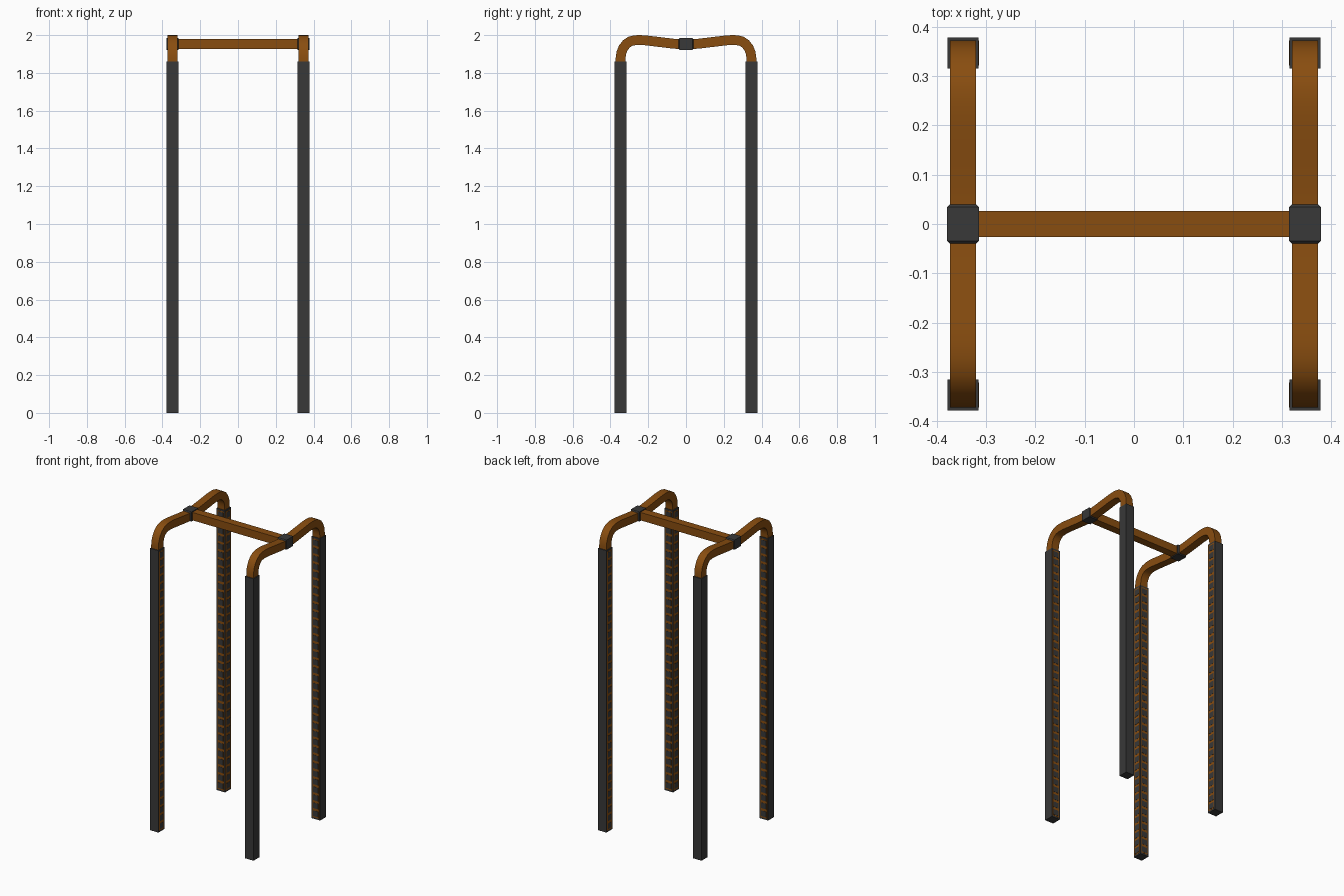
import bpy, bmesh, math
from mathutils import Vector

if "Cube" in bpy.data.objects:
    bpy.data.objects.remove(bpy.data.objects["Cube"])


def material(name, colour):
    m = bpy.data.materials.new(name)
    m.diffuse_color = (*colour, 1)
    m.use_nodes = True
    m.node_tree.nodes["Principled BSDF"].inputs["Base Color"].default_value = m.diffuse_color
    return m


ORANGE = material("burnt orange", (0.25, 0.075, 0.005))
DARK = material("charcoal", (0.04, 0.04, 0.04))


def finish(bm, name, mat):
    bmesh.ops.recalc_face_normals(bm, faces=bm.faces)
    me = bpy.data.meshes.new(name)
    bm.to_mesh(me)
    bm.free()
    me.materials.append(mat)
    ob = bpy.data.objects.new(name, me)
    bpy.context.collection.objects.link(ob)
    return ob


def add_box(bm, centre, size):
    verts = bmesh.ops.create_cube(bm, size=1)["verts"]
    for v in verts:
        v.co = Vector(c + p * s for c, p, s in zip(centre, v.co, size))


def box(name, mat, centre, size):
    bm = bmesh.new()
    add_box(bm, centre, size)
    return finish(bm, name, mat)


P = 0.347          # post offset
W = 0.062          # post width
H = 1.86           # post height
N = 35             # hole spacing count
T = 0.052          # tube width

# upright posts, with marked strips on their two inward faces
for sx in (-1, 1):
    for sy in (-1, 1):
        box("post", DARK, (sx * P, sy * P, H / 2), (W, W, H))
        strips, pads = bmesh.new(), bmesh.new()
        ix, iy = sx * (P - W / 2), sy * (P - W / 2)
        add_box(strips, (ix, sy * P, H / 2), (0.002, 0.05, H - 0.02))
        add_box(strips, (sx * P, iy, H / 2), (0.05, 0.002, H - 0.02))
        step = (H - 0.02) / N
        for i in range(N):
            z = 0.01 + (i + 0.5) * step
            add_box(pads, (ix, sy * P, z), (0.004, 0.038, step * 0.7))
            add_box(pads, (sx * P, iy, z), (0.038, 0.004, step * 0.7))
        finish(strips, "post_strip", ORANGE)
        finish(pads, "post_marks", DARK)

# bent top rails: half path (y, z), mirrored, swept with a square section
half = [(0.346, 1.84), (0.346, 1.88), (0.342, 1.907), (0.332, 1.932),
        (0.316, 1.953), (0.295, 1.967), (0.27, 1.973), (0.245, 1.974),
        (0.21, 1.972), (0.17, 1.967), (0.12, 1.961), (0.07, 1.955), (0.03, 1.952)]
path = [Vector(p) for p in half] + [Vector((-y, z)) for y, z in reversed(half)]
for sx in (-1, 1):
    bm = bmesh.new()
    rings = []
    for i, p in enumerate(path):
        t = (path[min(i + 1, len(path) - 1)] - path[max(i - 1, 0)]).normalized()
        n = Vector((-t.y, t.x))
        ring = []
        for a, b in ((-1, -1), (1, -1), (1, 1), (-1, 1)):
            q = p + n * b * T / 2
            ring.append(bm.verts.new((sx * P + a * T / 2, q.x, q.y)))
        rings.append(ring)
    for r, s in zip(rings, rings[1:]):
        for k in range(4):
            bm.faces.new((r[k], r[(k + 1) % 4], s[(k + 1) % 4], s[k]))
    bm.faces.new(rings[0])
    bm.faces.new(rings[-1])
    ob = finish(bm, "top_rail", ORANGE)
    bpy.context.view_layer.objects.active = ob
    ob.select_set(True)
    bpy.ops.object.shade_smooth_by_angle(angle=math.radians(30))
    ob.select_set(False)

# crossbar joining the rails
box("crossbar", ORANGE, (0, 0, 1.953), (2 * P, T, T))

# joint clamps with bevelled ends
for sx in (-1, 1):
    bm = bmesh.new()
    add_box(bm, (sx * P, 0, 1.953), (0.064, 0.08, 0.064))
    ends = [e for e in bm.edges if e.verts[0].co.y * e.verts[1].co.y > 0]
    bmesh.ops.bevel(bm, geom=ends, offset=0.006, segments=1, affect='EDGES')
    finish(bm, "clamp", DARK)
